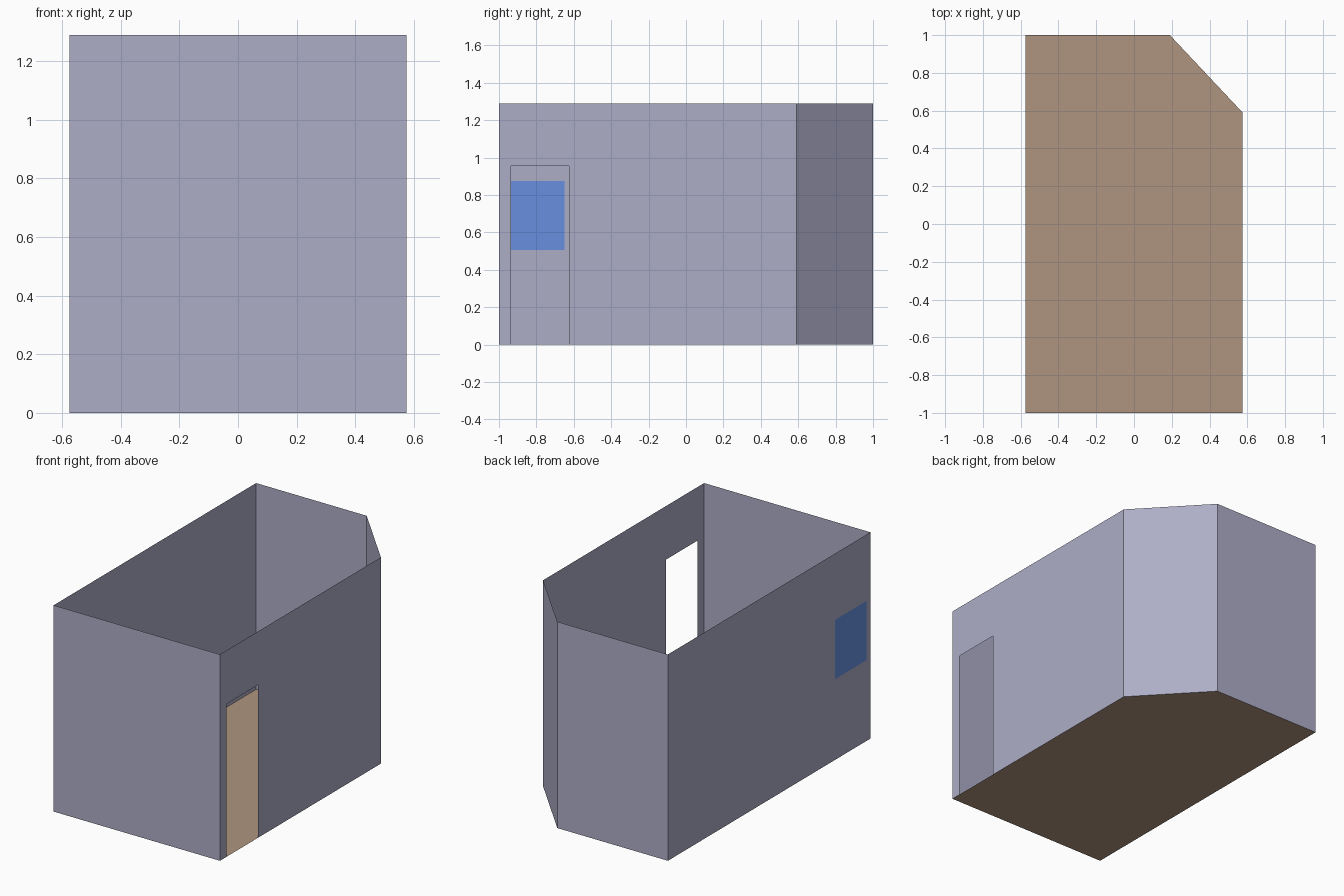
import bpy
import bmesh
from mathutils import Vector

if "Cube" in bpy.data.objects:
    bpy.data.objects.remove(bpy.data.objects["Cube"])

HEIGHT = 1.29
# Floor outline, counter-clockwise from the front left corner
OUTLINE = [(-0.575, -1), (0.575, -1), (0.575, 0.59), (0.19, 1), (-0.575, 1)]


def material(name, color):
    m = bpy.data.materials.new(name)
    m.diffuse_color = (*color, 1)
    m.use_nodes = True
    m.node_tree.nodes["Principled BSDF"].inputs["Base Color"].default_value = m.diffuse_color
    return m


WALL = material("wall grey", (0.42, 0.42, 0.575))
FLOOR = material("floor brown", (0.43, 0.30, 0.215))
GLASS = material("window blue", (0.135, 0.275, 0.74))


def finish(name, bm, mats):
    mesh = bpy.data.meshes.new(name)
    bm.to_mesh(mesh)
    bm.free()
    for m in mats:
        mesh.materials.append(m)
    bpy.context.collection.objects.link(bpy.data.objects.new(name, mesh))


def wall(name, start, end, panel=None, is_open=False):
    """Thin wall from start to end; panel = (d0, d1, z0, z1) along the wall."""
    a, b = Vector((*start, 0)), Vector((*end, 0))
    length = (b - a).length
    along = (b - a).normalized()
    ds, zs = {0, length}, {0, HEIGHT}
    if panel:
        ds |= set(panel[:2])
        zs |= set(panel[2:])
    ds, zs = sorted(ds), sorted(zs)
    bm = bmesh.new()
    grid = [[bm.verts.new(a + along * d + Vector((0, 0, z))) for z in zs] for d in ds]
    for i in range(len(ds) - 1):
        for j in range(len(zs) - 1):
            inside = panel and panel[0] <= ds[i] < panel[1] and panel[2] <= zs[j] < panel[3]
            if inside and is_open:
                continue
            f = bm.faces.new((grid[i][j], grid[i + 1][j], grid[i + 1][j + 1], grid[i][j + 1]))
            f.material_index = 1 if inside else 0
    finish(name, bm, [WALL, GLASS] if panel and not is_open else [WALL])


# Floor
bm = bmesh.new()
bm.faces.new([bm.verts.new((x, y, 0)) for x, y in OUTLINE])
finish("floor", bm, [FLOOR])

# Walls: doorway in the right wall, window in the left wall
names = ["front_wall", "right_wall", "corner_wall", "back_wall", "left_wall"]
panels = {"right_wall": (0.065, 0.375, 0, 0.955), "left_wall": (1.65, 1.96, 0.505, 0.875)}
for i, name in enumerate(names):
    wall(name, OUTLINE[i], OUTLINE[(i + 1) % len(OUTLINE)],
         panels.get(name), name == "right_wall")
